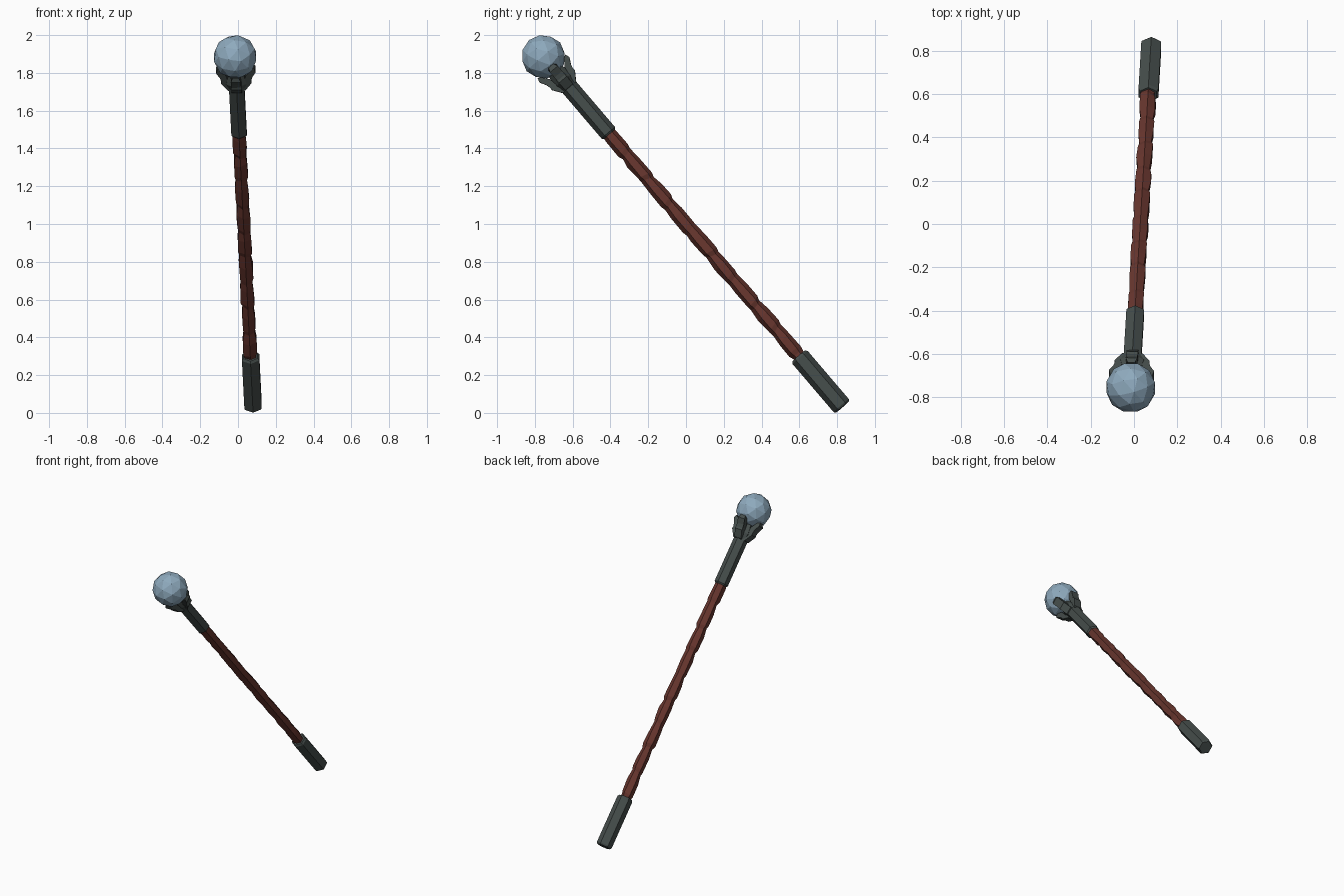
import bpy, bmesh, math, random
from mathutils import Matrix, Vector

if "Cube" in bpy.data.objects:
    bpy.data.objects.remove(bpy.data.objects["Cube"])

random.seed(4)

# Staff frame: local z runs along the staff, origin at the orb centre
ORIGIN = Vector((-0.015, -0.755, 1.885))
U = Vector((-0.039, -0.649, 0.760)).normalized()
X = (Vector((1, 0, 0)) - U * U.x).normalized()
FRAME = Matrix((X, U.cross(X), U)).transposed().to_4x4()
FRAME.translation = ORIGIN


def material(name, rgb):
    m = bpy.data.materials.new(name)
    m.diffuse_color = (*rgb, 1)
    m.use_nodes = True
    m.node_tree.nodes["Principled BSDF"].inputs["Base Color"].default_value = m.diffuse_color
    return m


BLUE = material("pale blue", (0.27, 0.40, 0.51))
METAL = material("dark metal", (0.060, 0.075, 0.071))
WOOD = material("red brown wood", (0.135, 0.036, 0.027))


def finish(bm, name, mat):
    bmesh.ops.recalc_face_normals(bm, faces=bm.faces)
    mesh = bpy.data.meshes.new(name)
    bm.to_mesh(mesh)
    bm.free()
    ob = bpy.data.objects.new(name, mesh)
    mesh.materials.append(mat)
    ob.matrix_world = FRAME
    bpy.context.collection.objects.link(ob)
    return ob


def hex_tube(name, mat, rings, jitter=0.0):
    """Six-sided capped tube through (z, radius, tilt angle, tilt amount) rings."""
    bm = bmesh.new()
    loops = []
    for z, r, ta, tilt in rings:
        loop = []
        for i in range(6):
            a = math.radians(90 + 60 * i)
            rr = r + random.uniform(-jitter, jitter)
            loop.append(bm.verts.new((rr * math.cos(a), rr * math.sin(a),
                                      z + tilt * math.cos(a - ta))))
        loops.append(loop)
    for lo, hi in zip(loops, loops[1:]):
        for i in range(6):
            j = (i + 1) % 6
            bm.faces.new((lo[i], lo[j], hi[j], hi[i]))
    bm.faces.new(loops[0][::-1])
    bm.faces.new(loops[-1])
    return finish(bm, name, mat)


# Orb
bm = bmesh.new()
bmesh.ops.create_icosphere(bm, subdivisions=2, radius=0.117)
finish(bm, "orb", BLUE)

# Metal sleeves at both ends of the shaft
hex_tube("lower_sleeve", METAL, [(-2.44, 0.046, 0, 0), (-2.43, 0.053, 0, 0),
                                 (-2.095, 0.053, 0, 0), (-2.083, 0.044, 0, 0)])
hex_tube("upper_sleeve", METAL, [(-0.540, 0.038, 0, 0), (-0.530, 0.047, 0, 0),
                                 (-0.205, 0.047, 0, 0), (-0.165, 0.062, 0, 0),
                                 (-0.10, 0.045, 0, 0)])

# Gnarled wooden shaft: bulging segments with slanted joints
rings = [(-2.12, 0.034, 0, 0)]
count, start, end = 9, -2.10, -0.52
step = (end - start) / count
for k in range(count):
    z = start + k * step
    ang = random.uniform(0, math.tau)
    rings += [(z + 0.02, 0.034, ang, 0.012),
              (z + 0.045, 0.040, ang, 0.012),
              (z + step * 0.75, 0.0405, ang + 1, 0.012)]
rings.append((-0.50, 0.035, 0, 0))
hex_tube("shaft", WOOD, rings, 0.003)

# Four claws: a (radius, height) side profile with an outer barb, given a width
CLAW = [(0.035, -0.215), (0.047, -0.212), (0.081, -0.162), (0.079, -0.148),
        (0.085, -0.125), (0.104, -0.090), (0.096, -0.066), (0.078, -0.078),
        (0.050, -0.115)]
for n in range(4):
    bm = bmesh.new()
    sides = []
    for s in (-1, 1):
        sides.append([bm.verts.new((r, s * (0.017 if z > -0.07 else 0.027), z))
                      for r, z in CLAW])
    a, b = sides
    for i in range(len(CLAW)):
        j = (i + 1) % len(CLAW)
        bm.faces.new((a[i], a[j], b[j], b[i]))
    bm.faces.new(a[::-1])
    bm.faces.new(b)
    bmesh.ops.rotate(bm, verts=bm.verts, matrix=Matrix.Rotation(n * math.pi / 2, 3, 'Z'))
    finish(bm, f"claw_{n + 1}", METAL)
